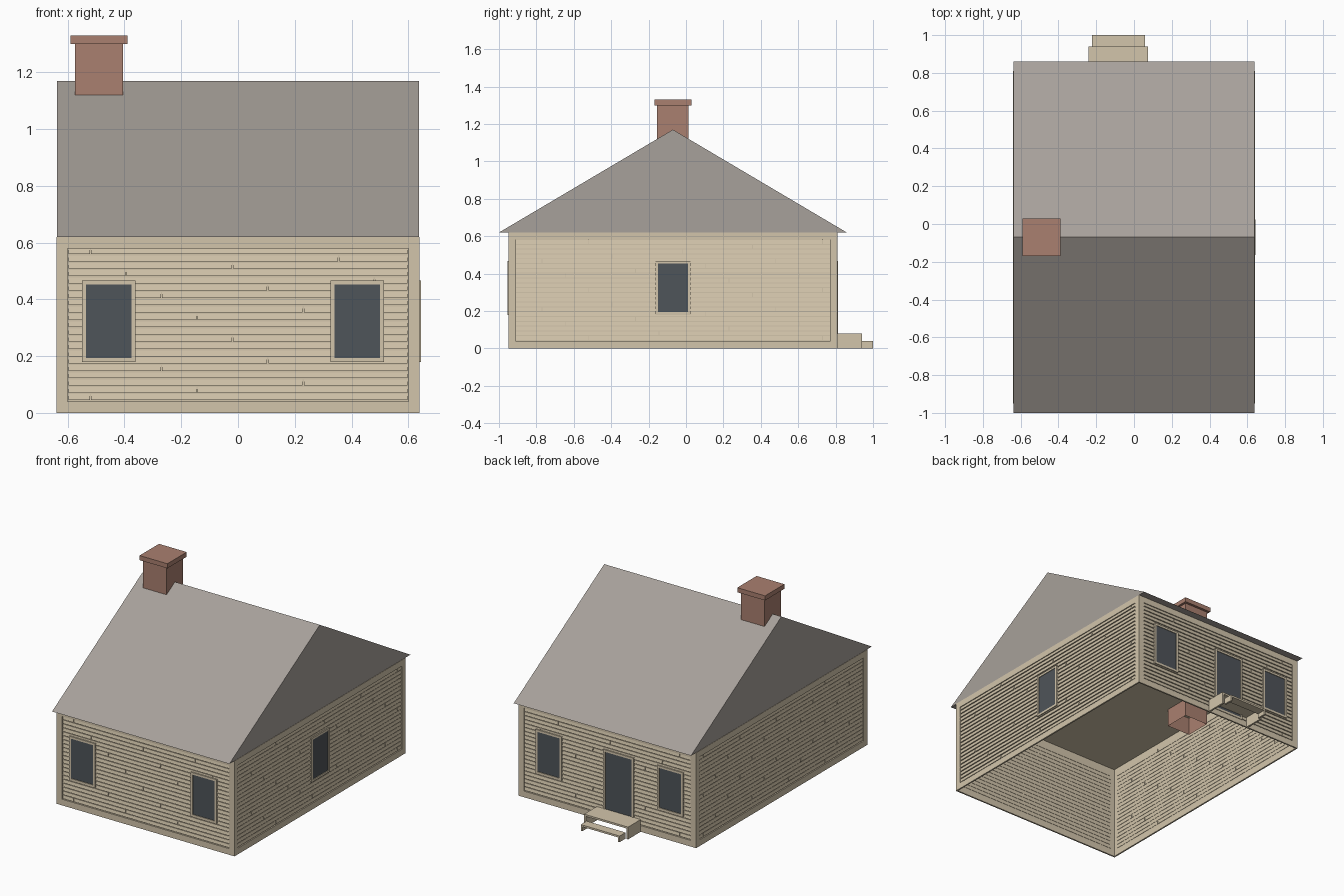
import bpy, bmesh
from mathutils import Vector, Matrix

if "Cube" in bpy.data.objects:
    bpy.data.objects.remove(bpy.data.objects["Cube"])


def material(name, rgb):
    m = bpy.data.materials.new(name)
    m.use_nodes = True
    m.diffuse_color = (*rgb, 1)
    m.node_tree.nodes["Principled BSDF"].inputs["Base Color"].default_value = (*rgb, 1)
    return m


TAN = material("tan paint", (0.65, 0.56, 0.41))
ROOF = material("grey roofing", (0.39, 0.355, 0.325))
BRICK = material("red brick", (0.40, 0.215, 0.16))
GLASS = material("dark glass", (0.078, 0.089, 0.10))


def finish(name, bm, mat, xf=Matrix()):
    bm.transform(xf)
    bmesh.ops.recalc_face_normals(bm, faces=bm.faces)
    me = bpy.data.meshes.new(name)
    bm.to_mesh(me)
    bm.free()
    me.materials.append(mat)
    ob = bpy.data.objects.new(name, me)
    bpy.context.collection.objects.link(ob)
    return ob


def add_box(bm, lo, hi):
    lo, hi = Vector(lo), Vector(hi)
    size = Matrix.Diagonal((*(hi - lo), 1))
    return bmesh.ops.create_cube(bm, size=1, matrix=Matrix.Translation((lo + hi) / 2) @ size)["verts"]


def boxes(name, mat, *pairs, xf=Matrix(), open_bottom=False):
    bm = bmesh.new()
    for lo, hi in pairs:
        add_box(bm, lo, hi)
    if open_bottom:
        bm.normal_update()
        bmesh.ops.delete(bm, geom=[f for f in bm.faces if f.normal.z < -0.9], context="FACES_ONLY")
    return finish(name, bm, mat, xf)


# Main shell, open underneath, its top acting as the ceiling
CX, Y0, Y1, EAVE = 0.63, -0.94, 0.80, 0.62
boxes("wall_shell", TAN, ((-CX, Y0, 0), (CX, Y1, EAVE - 0.003)), open_bottom=True)

# Gable roof prism
bm = bmesh.new()
profile = [(-1.0, EAVE), (0.86, EAVE), (-0.07, 1.17)]
face = bm.faces.new([bm.verts.new((-0.638, y, z)) for y, z in profile])
side = bmesh.ops.extrude_face_region(bm, geom=[face])["geom"]
bmesh.ops.translate(bm, vec=(1.276, 0, 0), verts=[v for v in side if isinstance(v, bmesh.types.BMVert)])
finish("roof", bm, ROOF)

# Chimney shaft running down through the ceiling, with a cap
boxes("chimney_shaft", BRICK, ((-0.575, -0.156, 0.50), (-0.405, 0.014, 1.30)), open_bottom=True)
boxes("chimney_cap", BRICK, ((-0.59, -0.169, 1.30), (-0.39, 0.03, 1.33)))


def wall_frame(u, n, origin):
    """Matrix from wall space (along, outward, up) to the model."""
    m = Matrix((u, n, (0, 0, 1))).transposed().to_4x4()
    m.translation = origin
    return m


ROWS, LOW, HIGH = 21, 0.04, 0.58
PITCH = (HIGH - LOW) / ROWS


def siding(name, a, b, xf):
    """Tapered clapboards with staggered butt joints."""
    bm = bmesh.new()
    for row in range(ROWS):
        z = LOW + row * PITCH
        joint = (0.355 - 0.375 * (ROWS - 2 - row) - a) % 1.25 + a
        cuts = [a] + [j for j in (joint, joint + 1.25) if a + 0.02 < j < b - 0.02] + [b]
        for s, e in zip(cuts, cuts[1:]):
            verts = add_box(bm, (s + 0.002, -0.002, z + 0.005), (e - 0.002, 0.008, z + PITCH))
            for v in verts:
                if v.co.y > 0 and v.co.z > z + PITCH / 2:
                    v.co.y = 0.004
    finish(name, bm, TAN, xf)


def trim(name, a, b, w, xf):
    """Corner boards plus top and bottom rails."""
    t = 0.010
    boxes(name, TAN,
          ((a, 0, 0), (a + w, t, EAVE)), ((b - w, 0, 0), (b, t, EAVE)),
          ((a + w, 0, 0), (b - w, t, LOW)), ((a + w, 0, HIGH), (b - w, t, EAVE)), xf=xf)


def opening(name, u, w, z0, z1, xf):
    """Framed pane centred at u."""
    f, h = 0.014, w / 2
    boxes(name + "_frame", TAN,
          ((u - h - f, 0, z0 - f), (u - h, 0.014, z1 + f)), ((u + h, 0, z0 - f), (u + h + f, 0.014, z1 + f)),
          ((u - h, 0, z0 - f), (u + h, 0.014, z0)), ((u - h, 0, z1), (u + h, 0.014, z1 + f)), xf=xf)
    boxes(name + "_pane", GLASS, ((u - h, 0.001, z0), (u + h, 0.010, z1)), xf=xf)


# Four walls: transform, extent, corner board width, window centres
MID = -0.07
walls = {
    "front": (wall_frame((1, 0, 0), (0, -1, 0), (0, Y0, 0)), -0.64, 0.64, 0.04, (-0.455, 0.42)),
    "back": (wall_frame((1, 0, 0), (0, 1, 0), (0, Y1, 0)), -0.64, 0.64, 0.04, (-0.455, 0.42)),
    "left": (wall_frame((0, 1, 0), (1, 0, 0), (CX, 0, 0)), Y0, Y1, 0.028, (MID,)),
    "right": (wall_frame((0, 1, 0), (-1, 0, 0), (-CX, 0, 0)), Y0, Y1, 0.028, ()),
}
for side_name, (xf, a, b, w, windows) in walls.items():
    trim(side_name + "_trim", a, b, w, xf)
    siding(side_name + "_siding", a + w, b - w, xf)
    for i, u in enumerate(windows):
        opening(f"{side_name}_window_{i + 1}", u, 0.16, 0.194, 0.453, xf)

# Back door
DOOR = -0.083
opening("back_door", DOOR, 0.19, 0.05, 0.453, walls["back"][0])


# Open steps: a tread on two side panels
def step(name, half, y0, y1, top):
    t = 0.012
    boxes(name, TAN,
          ((DOOR - half, y0, top - t), (DOOR + half, y1, top)),
          ((DOOR - half, y0, 0), (DOOR - half + t, y1, top - t)),
          ((DOOR + half - t, y0, 0), (DOOR + half, y1, top - t)))


step("upper_step", 0.158, 0.81, 0.94, 0.08)
step("lower_step", 0.14, 0.94, 1.0, 0.04)
